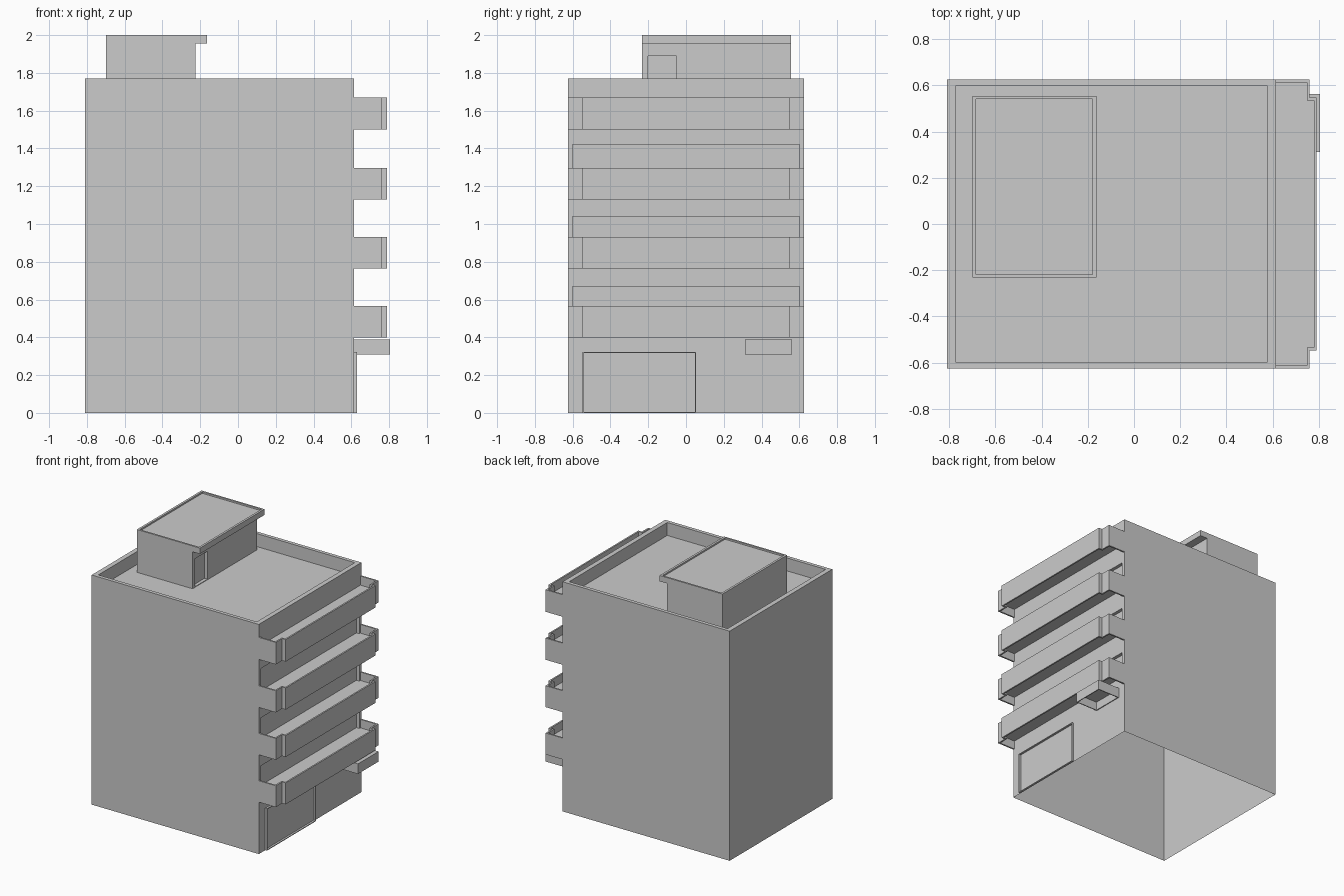
import bpy, bmesh
from mathutils import Vector

if "Cube" in bpy.data.objects:
    bpy.data.objects.remove(bpy.data.objects["Cube"])


def finish(bm, name):
    me = bpy.data.meshes.new(name)
    bm.to_mesh(me)
    bm.free()
    ob = bpy.data.objects.new(name, me)
    bpy.context.collection.objects.link(ob)
    return ob


def box_bm(lo, hi):
    bm = bmesh.new()
    bmesh.ops.create_cube(bm, size=1)
    for v in bm.verts:
        v.co = [lo[i] if v.co[i] < 0 else hi[i] for i in range(3)]
    bm.normal_update()
    return bm


def side(bm, axis, sign):
    return [f for f in bm.faces if f.normal[axis] * sign > 0.9]


def push(bm, faces, offset):
    """Extrude separate faces and move them by an offset."""
    r = bmesh.ops.extrude_discrete_faces(bm, faces=faces)
    verts = list({v for f in r["faces"] for v in f.verts})
    bmesh.ops.translate(bm, verts=verts, vec=offset)
    bm.normal_update()


def sink_top(bm, rim_x, rim_y, depth):
    """Rimmed, lowered top surface."""
    f = side(bm, 2, 1)[0]
    c = f.calc_center_median()
    hx = max(abs(v.co.x - c.x) for v in f.verts) - rim_x
    hy = max(abs(v.co.y - c.y) for v in f.verts) - rim_y
    bmesh.ops.inset_individual(bm, faces=[f], thickness=0.01)
    for v in f.verts:
        v.co.x = c.x + (hx if v.co.x > c.x else -hx)
        v.co.y = c.y + (hy if v.co.y > c.y else -hy)
    push(bm, [f], (0, 0, -depth))


def recess(bm, x, y0, y1, spans, depth):
    """Cut openings into the +x wall and push them inwards."""
    cuts = [((0, y, 0), (0, 1, 0)) for y in (y0, y1)]
    cuts += [((0, 0, z), (0, 0, 1)) for s in spans for z in s]
    for co, no in cuts:
        fs = [f for f in side(bm, 0, 1) if abs(f.calc_center_median().x - x) < 1e-4]
        geom = set(fs)
        for f in fs:
            geom.update(f.edges)
            geom.update(f.verts)
        bmesh.ops.bisect_plane(bm, geom=list(geom), plane_co=co, plane_no=no)
        bm.normal_update()
    picked = []
    for f in side(bm, 0, 1):
        c = f.calc_center_median()
        if abs(c.x - x) < 1e-4 and y0 < c.y < y1 and any(a < c.z < b for a, b in spans):
            picked.append(f)
    push(bm, picked, (-depth, 0, 0))


def box(name, lo, hi):
    return finish(box_bm(lo, hi), name)


def prism(name, pts, z0, z1):
    bm = bmesh.new()
    f = bm.faces.new([bm.verts.new((x, y, z0)) for x, y in pts])
    r = bmesh.ops.extrude_face_region(bm, geom=[f])
    vs = [g for g in r["geom"] if isinstance(g, bmesh.types.BMVert)]
    bmesh.ops.translate(bm, verts=vs, vec=(0, 0, z1 - z0))
    bmesh.ops.recalc_face_normals(bm, faces=bm.faces)
    return finish(bm, name)


WALL = 0.615
RAILS = [(0.40, 0.565), (0.765, 0.93), (1.13, 1.297), (1.5, 1.67)]
HEADS = [0.67, 1.04, 1.42]
FLOOR = 0.10

# Main block: open underneath, parapet around sunken roof, recessed window bands
bm = box_bm((-0.81, -0.625, 0), (WALL, 0.625, 1.77))
bmesh.ops.delete(bm, geom=side(bm, 2, -1), context='FACES')
sink_top(bm, 0.037, 0.028, 0.10)
recess(bm, WALL, -0.6, 0.6, [(r[0] + FLOOR, h) for r, h in zip(RAILS, HEADS)], 0.025)
finish(bm, "main_block")

# Roof hut with a recessed doorway
bm = box_bm((-0.70, -0.232, 1.67), (-0.225, 0.555, 1.955))
bmesh.ops.delete(bm, geom=side(bm, 2, -1) + side(bm, 2, 1), context='FACES')
recess(bm, -0.225, -0.20, -0.05, [(1.675, 1.89)], 0.025)
finish(bm, "roof_hut")

# Hut roof slab overhanging the doorway
bm = box_bm((-0.70, -0.232, 1.955), (-0.163, 0.555, 2.0))
sink_top(bm, 0.017, 0.014, 0.012)
finish(bm, "hut_roof")


# Balconies: stepped rail with a slab part way up
def half(t):
    return [(WALL, -0.625 + t), (0.76 - t, -0.625 + t), (0.76 - t, -0.547 + t), (0.79 - t, -0.547 + t)]


def full(t):
    h = half(t)
    return h + [(x, -y) for x, y in reversed(h)]


for i, (z0, z1) in enumerate(RAILS):
    prism(f"balcony_rail_{i + 1}", full(0) + full(0.012)[::-1], z0, z1)
    prism(f"balcony_floor_{i + 1}", full(0.006), z0 + 0.065, z0 + FLOOR)

# Garage door frame standing slightly proud of the wall
t, gx = 0.006, 0.63
box("garage_jamb_left", (WALL, -0.547, 0), (gx, -0.547 + t, 0.323))
box("garage_jamb_right", (WALL, 0.053 - t, 0), (gx, 0.053, 0.323))
box("garage_lintel", (WALL, -0.547, 0.323 - t), (gx, 0.053, 0.323))
box("garage_sill", (WALL, -0.547, 0), (gx, 0.053, t))

# Entrance canopy: shallow tray open underneath
bm = box_bm((WALL, 0.312, 0.31), (0.805, 0.562, 0.388))
f = side(bm, 2, -1)[0]
bmesh.ops.inset_individual(bm, faces=[f], thickness=0.01)
push(bm, [f], (0, 0, 0.065))
finish(bm, "entrance_canopy")
